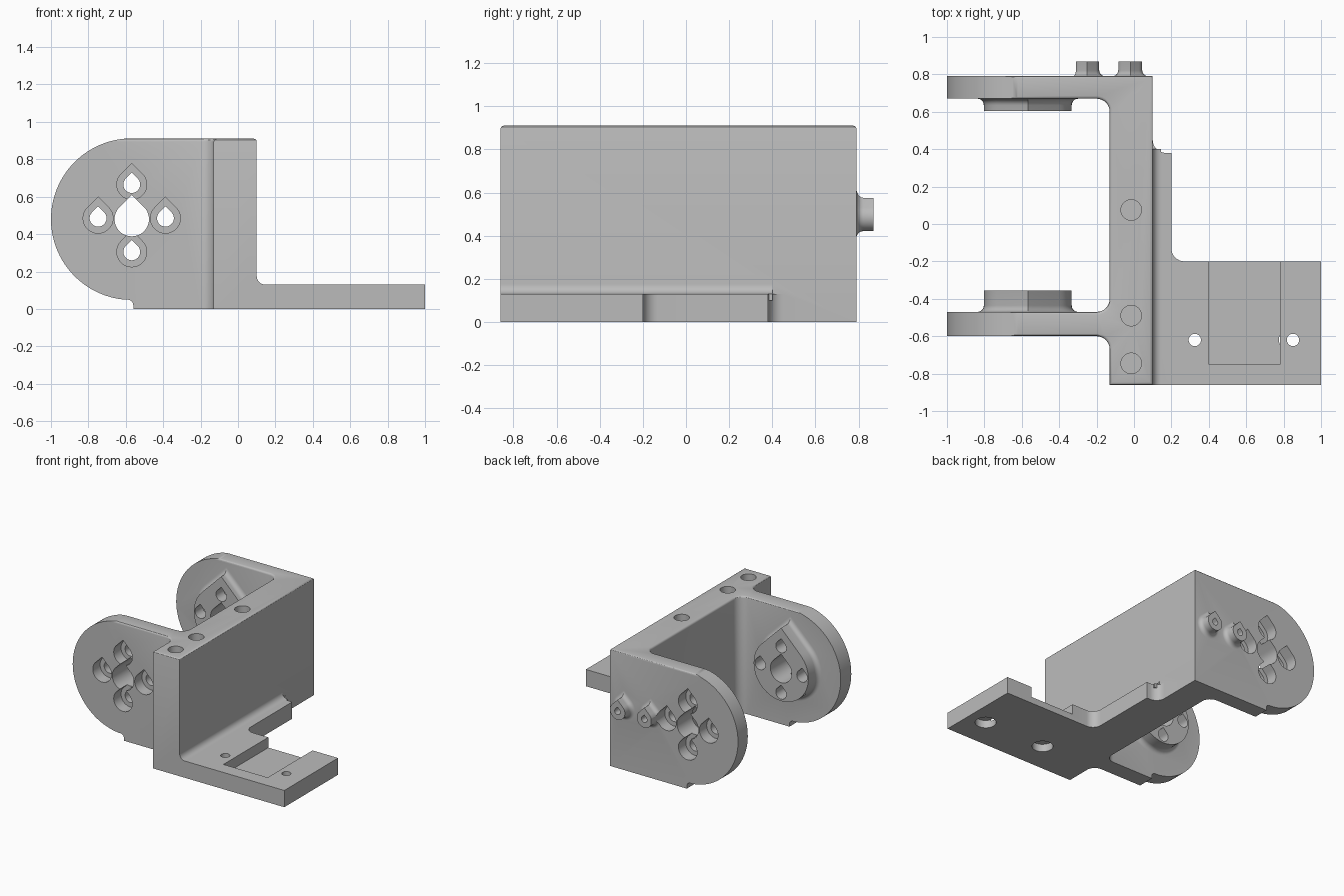
import bpy, bmesh
from math import cos, sin, radians, sqrt

cube = bpy.data.objects.get("Cube")
if cube:
    bpy.data.objects.remove(cube, do_unlink=True)

grey = bpy.data.materials.new("bracket grey")
grey.use_nodes = True
GREY = (0.5, 0.5, 0.5, 1)
grey.diffuse_color = GREY
grey.node_tree.nodes["Principled BSDF"].inputs["Base Color"].default_value = GREY


def arc(u, v, r, a0, a1, n=8):
    angles = [radians(a0 + (a1 - a0) * i / n) for i in range(n + 1)]
    return [(u + r * cos(a), v + r * sin(a)) for a in angles]


def teardrop(u, v, r, n=36):
    """Circle with a right-angled point on top."""
    return arc(u, v, r, 135, 405, n) + [(u, v + r * sqrt(2))]


def loft(name, rings, axis, bevel=0):
    """Solid through (outline, depth) rings, stacked along Y or Z."""
    bm = bmesh.new()
    loops = []
    for outline, d in rings:
        loops.append([bm.verts.new((u, d, v) if axis == "Y" else (u, v, d))
                      for u, v in outline])
    for a, b in zip(loops, loops[1:]):
        for i in range(len(a)):
            j = (i + 1) % len(a)
            bm.faces.new((a[i], a[j], b[j], b[i]))
    bm.faces.new(loops[0])
    top = bm.faces.new(loops[-1])
    bmesh.ops.recalc_face_normals(bm, faces=bm.faces)
    if bevel:
        bmesh.ops.bevel(bm, geom=list(top.edges), offset=bevel, segments=3,
                        profile=0.5, affect="EDGES")
    mesh = bpy.data.meshes.new(name)
    bm.to_mesh(mesh)
    bm.free()
    mesh.materials.append(grey)
    obj = bpy.data.objects.new(name, mesh)
    bpy.context.collection.objects.link(obj)
    return obj


def prism(name, outline, axis, d0, d1, bevel=0):
    return loft(name, [(outline, d0), (outline, d1)], axis, bevel)


def combine(target, tool, operation):
    mod = target.modifiers.new(operation, "BOOLEAN")
    mod.operation, mod.object, mod.solver = operation, tool, "EXACT"
    bpy.context.view_layer.objects.active = target
    bpy.ops.object.modifier_apply(modifier=mod.name)
    bpy.data.objects.remove(tool, do_unlink=True)


def flared_boss(name, u, v, r, flare, base, tip):
    """Teardrop boss along Y with a concave fillet where it meets the arm."""
    s = 1 if tip > base else -1
    rings = [(teardrop(u, v, r + flare), base - s * 0.02)]
    for i in range(7):
        a = radians(15 * i)
        rings.append((teardrop(u, v, r + flare * (1 - sin(a))),
                      base + s * flare * (1 - cos(a))))
    rings.append((teardrop(u, v, r), tip))
    return loft(name, rings, "Y")


# Upright wall with two arms, as one plan outline
plan = [(0.10, -0.86), (0.10, 0.79), (-1.05, 0.79), (-1.05, 0.67)]
plan += arc(-0.20, 0.60, 0.07, 90, 0) + arc(-0.20, -0.40, 0.07, 0, -90)
plan += [(-1.05, -0.47), (-1.05, -0.60)]
plan += arc(-0.20, -0.67, 0.07, 90, 0) + [(-0.13, -0.86)]
bracket = prism("bracket", plan, "Z", 0, 0.91, bevel=0.015)

# Round the arm ends
AX, AZ = -0.568, 0.48
outside = [(-1.2, -0.1), (-0.56, -0.1)] + arc(-0.59, 0.02, 0.03, 0, 90, 4)
outside += arc(AX, AZ, 0.432, 265, 90, 48) + [(AX, 1.0), (-1.2, 1.0)]
combine(bracket, prism("arm_end_cutter", outside, "Y", -1, 1), "DIFFERENCE")

# Foot plate and the fillet along the wall
foot = [(0.05, -0.86), (1, -0.86), (1, -0.20)]
foot += arc(0.27, -0.13, 0.07, 270, 180)
foot += [(0.20, 0.38)] + arc(0.17, 0.45, 0.07, 270, 180) + [(0.05, 0.45)]
combine(bracket, prism("foot_plate", foot, "Z", 0, 0.13), "UNION")
fillet = [(0.05, 0.10), (0.14, 0.10)] + arc(0.14, 0.17, 0.04, 270, 180)
fillet = [(0.05, 0.10), (0.145, 0.10)] + arc(0.145, 0.175, 0.045, 270, 180) + [(0.05, 0.175)]
combine(bracket, prism("wall_fillet", fillet, "Y", -0.86, 0.40), "UNION")

# Inner bearing bosses and outer pegs
combine(bracket, flared_boss("front_boss", AX, AZ, 0.235, 0.035, -0.47, -0.355), "UNION")
combine(bracket, flared_boss("back_boss", AX, AZ, 0.235, 0.035, 0.67, 0.605), "UNION")
for px in (-0.25, -0.02):
    combine(bracket, flared_boss("peg", px, 0.485, 0.064, 0.032, 0.79, 0.87), "UNION")
    combine(bracket, prism("peg_hole", teardrop(px, 0.485, 0.024), "Y", 0.77, 0.95), "DIFFERENCE")

# Teardrop holes through both arms, counterbored from outside
combine(bracket, prism("axle_hole", teardrop(AX, AZ, 0.092), "Y", -1, 1), "DIFFERENCE")
for du, dv in ((1, 0), (-1, 0), (0, 1), (0, -1)):
    u, v = AX + 0.18 * du, AZ + 0.005 + 0.18 * dv
    combine(bracket, prism("screw_hole", teardrop(u, v, 0.045), "Y", -1, 1), "DIFFERENCE")
    for d0, d1 in ((-0.7, -0.51), (0.70, 0.9)):
        combine(bracket, prism("counterbore", teardrop(u, v, 0.08), "Y", d0, d1), "DIFFERENCE")

# Blind holes in the top of the wall
for y in (0.075, -0.49, -0.745):
    hole = arc(-0.015, y, 0.055, 0, 350, 35)
    combine(bracket, prism("top_hole", hole, "Z", 0.85, 1), "DIFFERENCE")

# Foot recess, open at the back, and two screw holes
recess = [(0.40, -0.75), (0.78, -0.75), (0.78, -0.1), (0.40, -0.1)]
combine(bracket, prism("recess", recess, "Z", 0.05, 0.3), "DIFFERENCE")
for x in (0.325, 0.85):
    for r, low, high in ((0.033, -0.1, 0.3), (0.075, -0.1, 0.06)):
        hole = arc(x, -0.62, r, 0, 350, 35)
        combine(bracket, prism("foot_hole", hole, "Z", low, high), "DIFFERENCE")

bpy.ops.object.select_all(action="DESELECT")
bracket.select_set(True)
bpy.context.view_layer.objects.active = bracket
bpy.ops.object.shade_smooth_by_angle(angle=radians(30))
